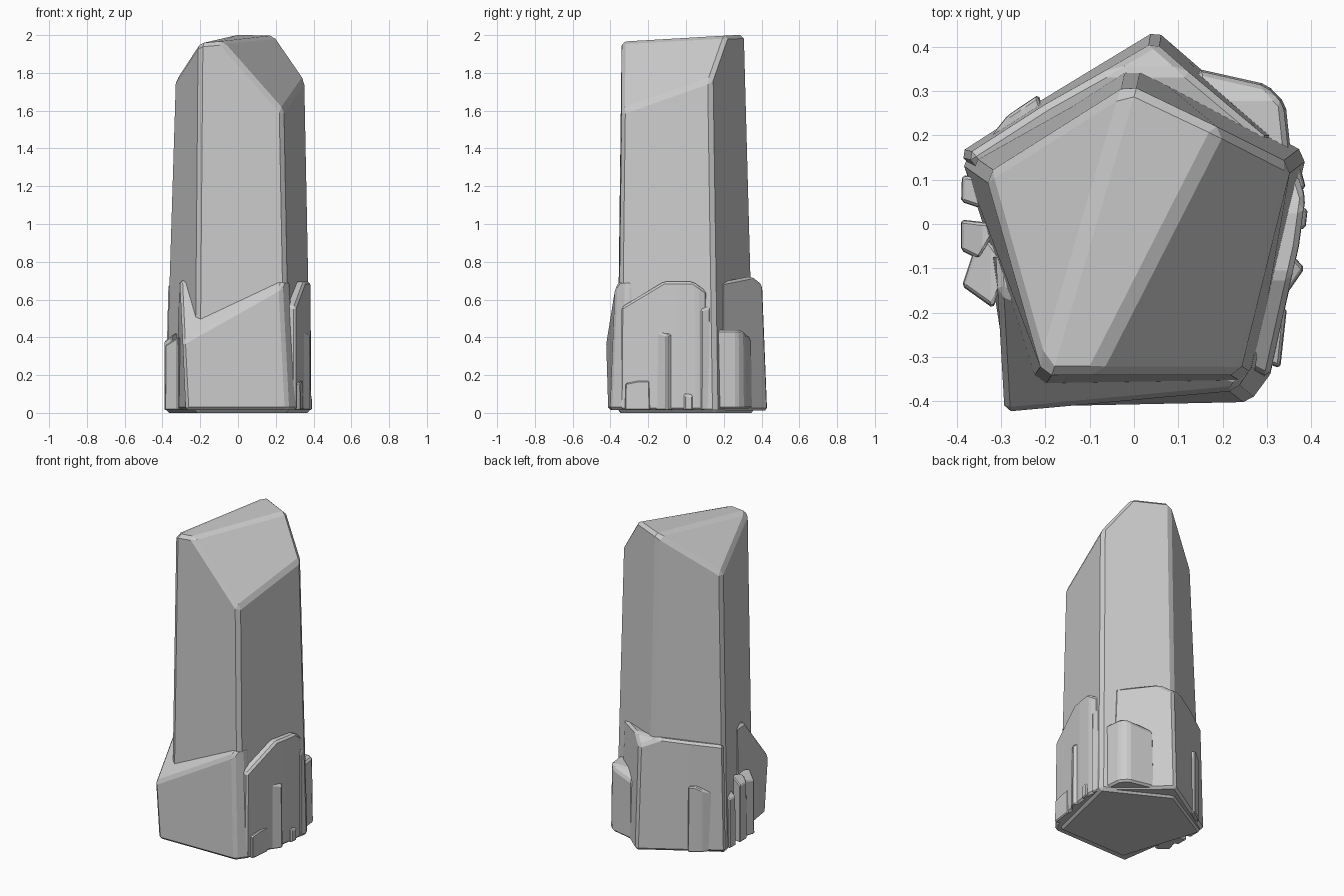
import bpy, bmesh
from mathutils import Vector

if "Cube" in bpy.data.objects:
    bpy.data.objects.remove(bpy.data.objects["Cube"])


def crystal(name, base, top, z0, z1, cuts=(), bevel=0.015):
    """Tapered prism; each cut (a, b, c) keeps only z <= a*x + b*y + c."""
    bm = bmesh.new()
    lo = [bm.verts.new((x, y, z0)) for x, y in base]
    hi = [bm.verts.new((x, y, z1)) for x, y in top]
    n = len(base)
    bm.faces.new(lo[::-1])
    bm.faces.new(hi)
    for i in range(n):
        j = (i + 1) % n
        bm.faces.new((lo[i], lo[j], hi[j], hi[i]))
    for a, b, c in cuts:
        geom = bm.verts[:] + bm.edges[:] + bm.faces[:]
        bmesh.ops.bisect_plane(bm, geom=geom, plane_co=(0, 0, c),
                               plane_no=Vector((-a, -b, 1)).normalized(),
                               clear_outer=True)
        bmesh.ops.holes_fill(bm, edges=[e for e in bm.edges if e.is_boundary], sides=0)
    bmesh.ops.remove_doubles(bm, verts=bm.verts[:], dist=0.022)
    bmesh.ops.recalc_face_normals(bm, faces=bm.faces[:])
    me = bpy.data.meshes.new(name)
    bm.to_mesh(me)
    bm.free()
    ob = bpy.data.objects.new(name, me)
    bpy.context.collection.objects.link(ob)
    mod = ob.modifiers.new("chamfer", 'BEVEL')
    mod.width = bevel
    mod.segments = 1
    mod.limit_method = 'ANGLE'
    mod.angle_limit = 0.2
    return ob


def shift(pts, s, dx=0, dy=0):
    """Scale a polygon about its centre, then move it."""
    cx = sum(p[0] for p in pts) / len(pts)
    cy = sum(p[1] for p in pts) / len(pts)
    return [(cx + (x - cx) * s + dx, cy + (y - cy) * s + dy) for x, y in pts]


# tall five-sided column with three cut facets at the tip
crystal("main_column",
        [(-.222, -.365), (.268, -.36), (.39, .16), (0, .37), (-.39, .15)],
        [(-.205, -.34), (.23, -.335), (.35, .13), (0, .322), (-.325, .105)],
        0, 2.05,
        [(0, .054, 1.986), (-1.13, .63, 2.083), (.877, -.187, 2.073)], .02)

# broad front crystal with a slanted shoulder
front = [(-.275, -.412), (.262, -.402), (.315, -.33), (.25, -.05), (-.33, -.06)]
crystal("front_crystal", front,
        [(-.312, -.437), (.225, -.372), (.27, -.31), (.22, -.05), (-.31, -.06)],
        .015, .75, [(.45, 1.22, 1.023), (0, 0, .7)])

# broad back crystal covering both rear faces
back = [(.05, .437), (-.20, .285), (-.395, .16), (-.25, 0), (.15, 0), (.335, .19)]
crystal("back_crystal", back,
        [(.045, .405), (-.20, .268), (-.375, .155), (-.25, 0), (.15, 0), (.30, .19)],
        .012, .80, [(0, .2, .655), (0, -.8, 1.0)])

# right side crystal with a rounded crown
right = [(.305, -.35), (.372, -.05), (.387, .06), (.37, .115), (.2, .115), (.2, -.3)]
crystal("right_crystal", right, shift(right, .98), .015, .75,
        [(0, 0, .695), (0, .6, .765), (0, -.7, .72)], .012)

# back right crystal
br = [(.135, .352), (.30, .315), (.342, .272), (.355, .15), (.15, .15)]
crystal("back_right_crystal", br, shift(br, .93), .02, .5,
        [(0, 0, .44), (0, -.9, .70)], .012)

# small shards round the base: name, corners, height, slope cut
shards = [
    ("right_shard_front", [(.385, -.10), (.34, -.165), (.28, -.1), (.34, -.05)], .43, (-.5, 0, .60)),
    ("right_shard_low", [(.33, -.325), (.345, -.19), (.25, -.18), (.25, -.3)], .17, (0, .2, .22)),
    ("right_shard_thin", [(.387, -.01), (.392, .035), (.33, .04), (.33, -.02)], .12, (-1, 0, .48)),
    ("right_shard_back", [(.388, .08), (.375, .13), (.32, .13), (.32, .07)], .60, (-1, 0, .93)),
    ("left_shard_front", [(-.388, -.14), (-.318, -.19), (-.28, -.1), (-.345, -.01)], .40, (.6, 0, .59)),
    ("left_shard_middle", [(-.39, -.06), (-.35, -.08), (-.30, 0), (-.39, .01)], .42, (.8, 0, .69)),
    ("left_shard_back", [(-.39, .05), (-.33, .03), (-.30, .1), (-.388, .11)], .36, (.6, 0, .56)),
    ("back_left_shard", [(-.325, .195), (-.20, .24), (-.215, .292), (-.285, .245)], .43, (.6, 0, .58)),
]
for name, pts, h, cut in shards:
    # order corners counter-clockwise is not required: normals are recalculated
    crystal(name, pts, shift(pts, .95), .015, h, [cut], .006)
